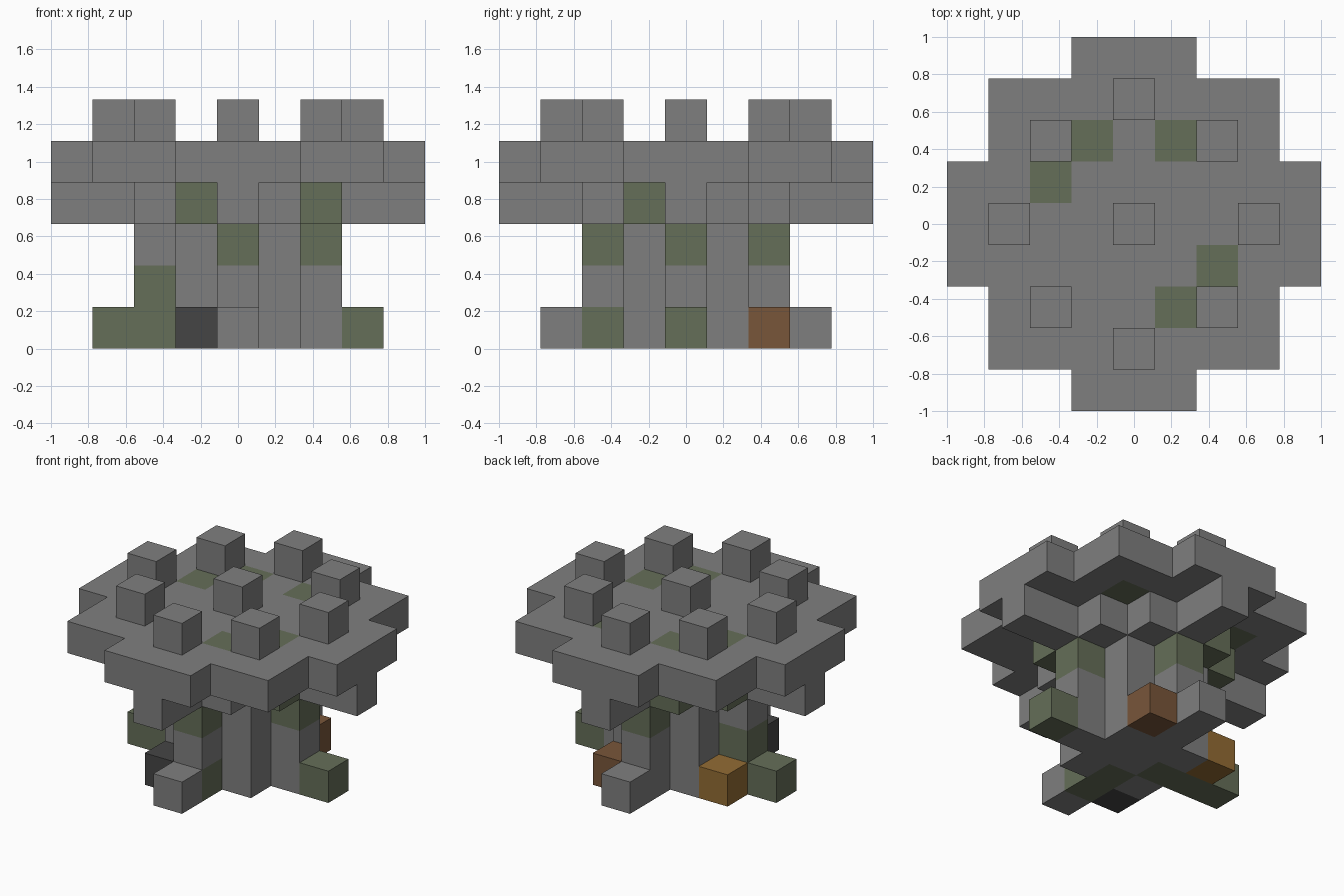
import bpy, bmesh
from mathutils import Vector

cube = bpy.data.objects.get("Cube")
if cube:
    bpy.data.objects.remove(cube, do_unlink=True)

U = 2 / 9  # edge of one block


def material(name, rgb):
    mat = bpy.data.materials.new(name)
    mat.use_nodes = True
    colour = (*rgb, 1)
    mat.diffuse_color = colour
    bsdf = next(n for n in mat.node_tree.nodes if n.type == 'BSDF_PRINCIPLED')
    bsdf.inputs["Base Color"].default_value = colour
    return mat


STONE, MOSS, COAL, COPPER, GOLD = range(5)
materials = [
    material("grey stone", (0.212, 0.212, 0.212)),
    material("mossy stone", (0.130, 0.156, 0.098)),
    material("dark coal", (0.060, 0.060, 0.060)),
    material("brown ore", (0.190, 0.093, 0.042)),
    material("golden ore", (0.290, 0.150, 0.034)),
]


def square(r):
    return {(x, y) for x in range(-r, r + 1) for y in range(-r, r + 1)}


def cross(reach, half_width=0):
    arm = {(x, y) for x in range(-reach, reach + 1)
           for y in range(-half_width, half_width + 1)}
    return arm | {(y, x) for x, y in arm}


def layers(plan, *levels):
    return {(x, y, z) for x, y in plan for z in levels}


# Plan of each part, in blocks
loose = {(-1, -2): COAL, (1, 2): COPPER, (-2, 1): GOLD}
merlons = {(x, y) for x in (-2, 2) for y in (-2, 2)}
merlons |= {(0, 0), (3, 0), (-3, 0), (0, 3), (0, -3)}
parts = {
    "foot": layers(square(1) | cross(3), 0),
    "ore_blocks": layers(loose, 0),
    "column": layers(square(1) | cross(2), 1, 2),
    "corbels": layers(cross(2, 1) | cross(4), 3),
    "platform": layers(square(3) | cross(4, 1), 4),
    "battlements": layers(merlons, 5),
}
solid = set().union(*parts.values())

# Mossy and ore blocks, by level
moss = [
    {(-3, 0), (-2, 0), (-1, 0), (3, 0), (0, -1), (0, -2)},
    {(-2, 0)},
    {(0, -2), (2, 0), (0, 2)},
    {(-1, -2), (2, -1), (-1, 2), (-2, 1)},
    {(-1, 2), (1, 2), (-2, 1), (2, -1), (1, -2), (2, 2), (-2, 2)},
    set(),
]


def block_colour(x, y, z):
    if z == 0 and (x, y) in loose:
        return loose[x, y]
    return MOSS if (x, y) in moss[z] else STONE


def build(name, cells):
    """Skin the blocks with only their exposed sides, merged where flat."""
    bm = bmesh.new()
    for cell in sorted(cells):
        centre = Vector(cell) + Vector((0, 0, 0.5))
        for axis in range(3):
            for sign in (-1, 1):
                n = Vector((0, 0, 0))
                n[axis] = sign
                if tuple(int(c + d) for c, d in zip(cell, n)) in solid:
                    continue
                u = Vector((n.y, n.z, n.x)) / 2
                v = n.cross(u)
                mid = centre + n / 2
                corners = (mid + u + v, mid - u + v, mid - u - v, mid + u - v)
                face = bm.faces.new([bm.verts.new(p * U) for p in corners])
                face.material_index = block_colour(*cell)
    bmesh.ops.remove_doubles(bm, verts=bm.verts, dist=0.001)
    bmesh.ops.dissolve_limit(bm, angle_limit=0.01, verts=bm.verts,
                             edges=bm.edges, delimit={'MATERIAL'})
    mesh = bpy.data.meshes.new(name)
    bm.to_mesh(mesh)
    bm.free()
    for mat in materials:
        mesh.materials.append(mat)
    obj = bpy.data.objects.new(name, mesh)
    bpy.context.collection.objects.link(obj)


for part_name, part_cells in parts.items():
    build(part_name, part_cells)
